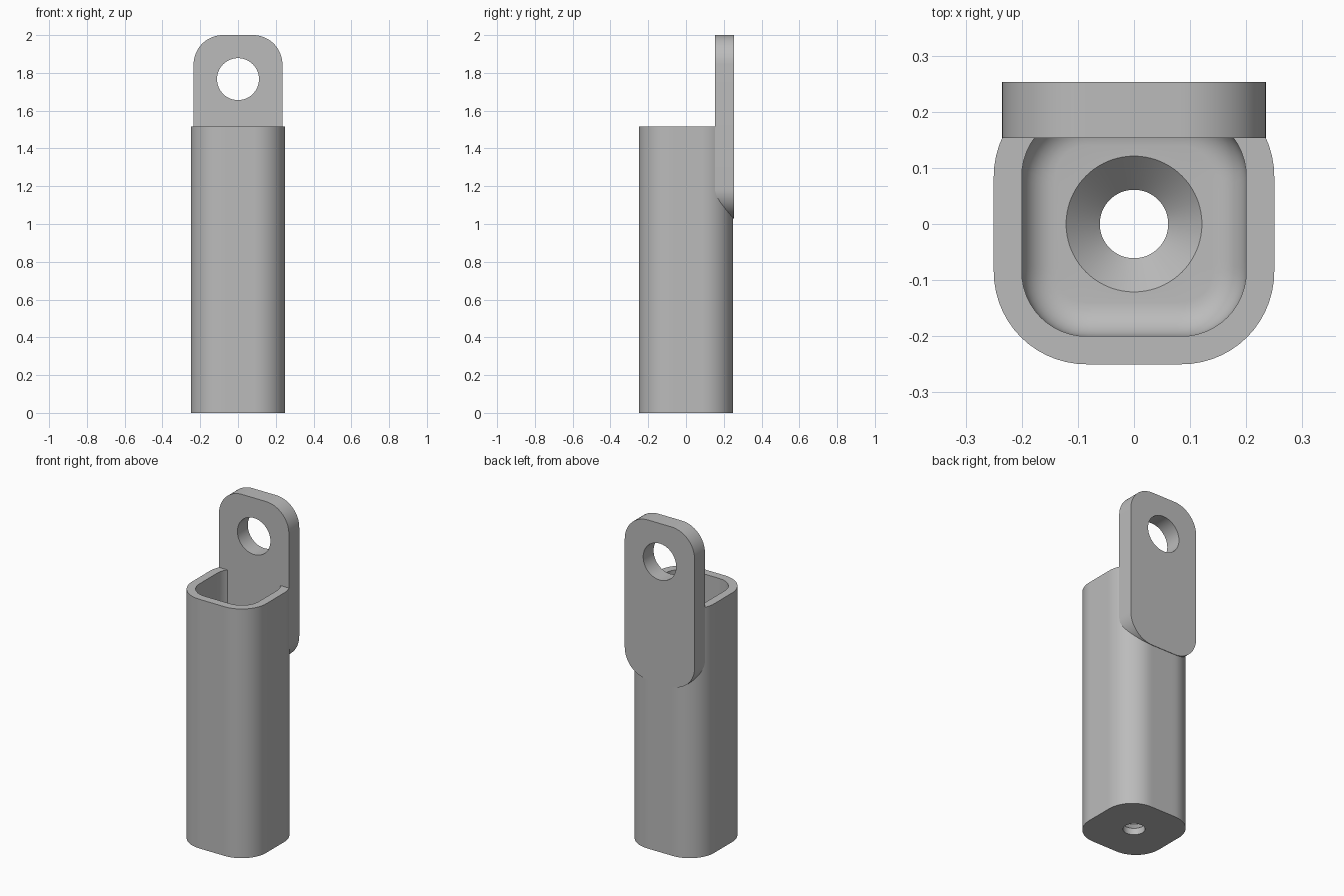
import bpy
import bmesh
from math import sin, cos, tan, pi, sqrt, radians

SEGMENTS = 96
HALF = 0.25        # half width of the tube
STRAIGHT = 0.085   # half length of the flat part of each side
WALL = 0.05
TUBE_TOP = 1.515
FLOOR = 0.10
FILLET = 0.06

cube = bpy.data.objects.get("Cube")
if cube:
    bpy.data.objects.remove(cube, do_unlink=True)

grey = bpy.data.materials.new("plain grey")
grey.use_nodes = True
colour = (0.5, 0.5, 0.5, 1)
grey.diffuse_color = colour
grey.node_tree.nodes["Principled BSDF"].inputs["Base Color"].default_value = colour


def finish(obj):
    obj.data.materials.clear()
    obj.data.materials.append(grey)
    bpy.ops.object.select_all(action='DESELECT')
    obj.select_set(True)
    bpy.context.view_layer.objects.active = obj
    bpy.ops.object.shade_smooth_by_angle(angle=radians(30))


def square_ring(inset, z):
    """Rounded square sampled at even angles, offset inwards by inset."""
    half, k = HALF - inset, STRAIGHT
    radius = half - k
    points = []
    for i in range(SEGMENTS):
        a = 2 * pi * i / SEGMENTS
        c, s = sorted((abs(cos(a)), abs(sin(a))), reverse=True)
        if half * s / c <= k:
            d = half / c
        else:
            m = k * (c + s)
            d = m + sqrt(m * m - 2 * k * k + radius * radius)
        points.append((d * cos(a), d * sin(a), z))
    return points


def circle_ring(radius, z):
    angles = [2 * pi * i / SEGMENTS for i in range(SEGMENTS)]
    return [(radius * cos(a), radius * sin(a), z) for a in angles]


# Tube: outer wall, rim, inner wall, filleted floor and countersunk hole
rings = [square_ring(0, 0), square_ring(0, TUBE_TOP), square_ring(WALL, TUBE_TOP)]
for step in range(9):
    a = step / 8 * pi / 2
    rings.append(square_ring(WALL + FILLET * (1 - cos(a)),
                             FLOOR + FILLET * (1 - sin(a))))
rings += [circle_ring(0.121, FLOOR), circle_ring(0.061, 0.04), circle_ring(0.061, 0)]

bm = bmesh.new()
loops = [[bm.verts.new(p) for p in ring] for ring in rings]
for low, high in zip(loops, loops[1:] + loops[:1]):
    for i in range(SEGMENTS):
        j = (i + 1) % SEGMENTS
        bm.faces.new((low[i], low[j], high[j], high[i]))
bmesh.ops.recalc_face_normals(bm, faces=bm.faces)
mesh = bpy.data.meshes.new("square_tube")
bm.to_mesh(mesh)
bm.free()
tube = bpy.data.objects.new("square_tube", mesh)
bpy.context.collection.objects.link(tube)
finish(tube)

# Mounting plate: rounded outline with a round hole, extruded
HALF_X, BOTTOM, TOP, CORNER = 0.235, 1.03, 2.0, 0.155
outline = []
for cx, cz, start in ((1, TOP - CORNER, 0), (-1, TOP - CORNER, 1),
                      (-1, BOTTOM + CORNER, 2), (1, BOTTOM + CORNER, 3)):
    for i in range(17):
        a = (start + i / 16) * pi / 2
        outline.append((cx * (HALF_X - CORNER) + CORNER * cos(a),
                        cz + CORNER * sin(a)))
hole = [(x, y + 1.767) for x, y, z in circle_ring(0.111, 0)]

curve = bpy.data.curves.new("mounting_plate", 'CURVE')
curve.dimensions = '2D'
curve.fill_mode = 'BOTH'
curve.extrude = 0.05
for path in (outline, hole):
    spline = curve.splines.new('POLY')
    spline.points.add(len(path) - 1)
    for point, (x, z) in zip(spline.points, path):
        point.co = (x, z, 0, 1)
    spline.use_cyclic_u = True
plate = bpy.data.objects.new("mounting_plate", curve)
plate.location.y = 0.203
plate.rotation_euler.x = pi / 2
bpy.context.collection.objects.link(plate)
bpy.ops.object.select_all(action='DESELECT')
plate.select_set(True)
bpy.context.view_layer.objects.active = plate
bpy.ops.object.convert(target='MESH')
plate = bpy.context.object

# Weld the faces and side walls so the normals agree
bm = bmesh.new()
bm.from_mesh(plate.data)
bmesh.ops.remove_doubles(bm, verts=bm.verts, dist=0.0001)
bmesh.ops.recalc_face_normals(bm, faces=bm.faces)
bm.to_mesh(plate.data)
bm.free()
finish(plate)
